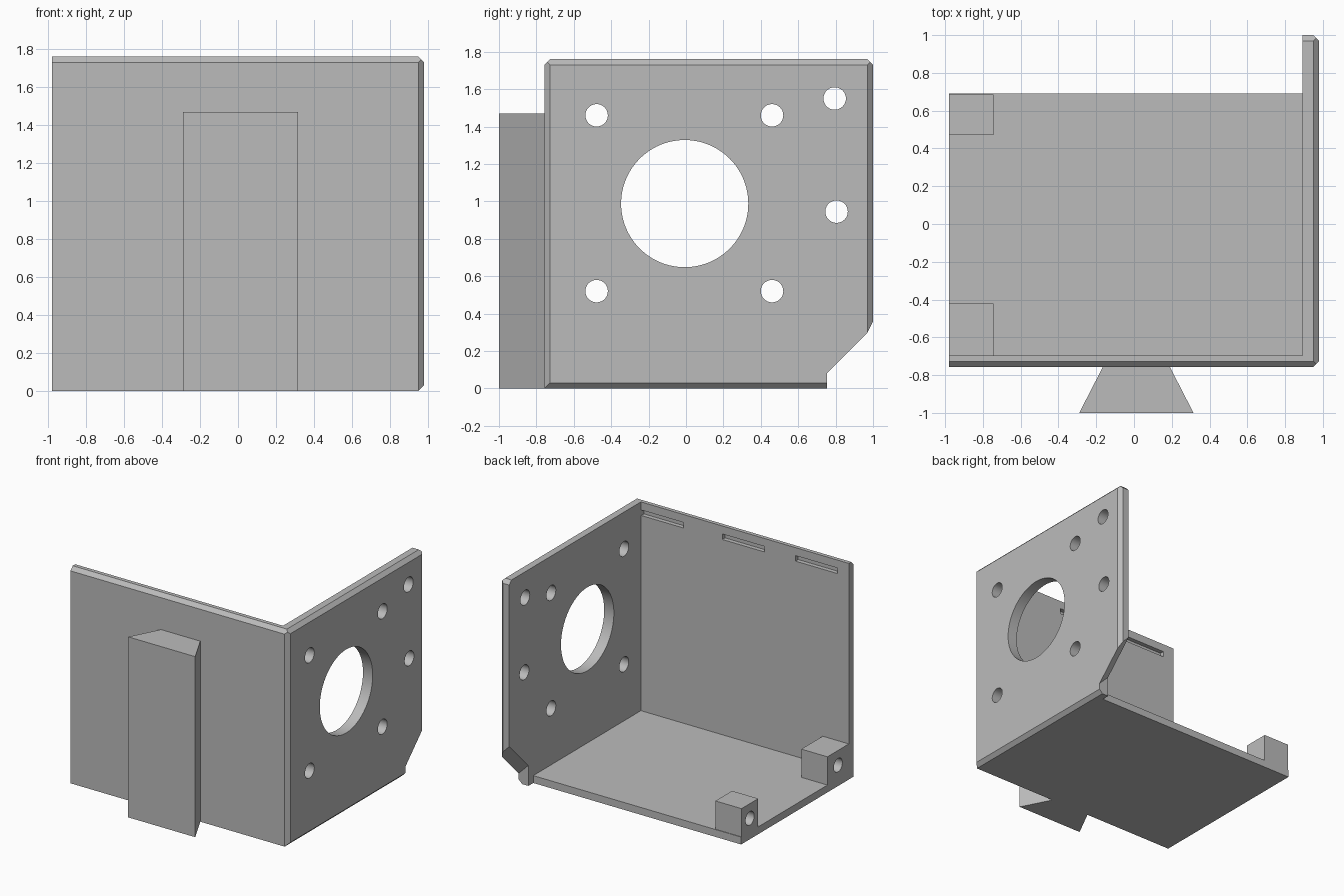
import bpy, bmesh
from math import radians, pi
from mathutils import Matrix, Vector

if "Cube" in bpy.data.objects:
    bpy.data.objects.remove(bpy.data.objects["Cube"])

grey = bpy.data.materials.new("plain grey")
grey.use_nodes = True
grey.diffuse_color = (0.5, 0.5, 0.5, 1)
grey.node_tree.nodes["Principled BSDF"].inputs["Base Color"].default_value = (0.5, 0.5, 0.5, 1)


def finish(name, bm):
    bmesh.ops.recalc_face_normals(bm, faces=bm.faces)
    mesh = bpy.data.meshes.new(name)
    bm.to_mesh(mesh)
    bm.free()
    mesh.materials.append(grey)
    obj = bpy.data.objects.new(name, mesh)
    bpy.context.collection.objects.link(obj)
    return obj


def loft(name, lower, upper):
    """Solid between two matching loops of points."""
    bm = bmesh.new()
    a = [bm.verts.new(p) for p in lower]
    b = [bm.verts.new(p) for p in upper]
    bm.faces.new(a)
    bm.faces.new(b)
    for i in range(len(a)):
        j = (i + 1) % len(a)
        bm.faces.new((a[i], a[j], b[j], b[i]))
    return finish(name, bm)


def box(name, x, y, z):
    outline = [(x[0], y[0]), (x[1], y[0]), (x[1], y[1]), (x[0], y[1])]
    return loft(name, [(*p, z[0]) for p in outline], [(*p, z[1]) for p in outline])


def rod(name, centre, radius, depth, sides=48):
    """Cylinder lying along x."""
    bm = bmesh.new()
    bmesh.ops.create_cone(
        bm, cap_ends=True, segments=sides, radius1=radius, radius2=radius, depth=depth,
        matrix=Matrix.Translation(centre) @ Matrix.Rotation(pi / 2, 4, "Y"))
    return finish(name, bm)


def activate(obj):
    bpy.ops.object.select_all(action="DESELECT")
    obj.select_set(True)
    bpy.context.view_layer.objects.active = obj


def carve(obj, cutter):
    mod = obj.modifiers.new("cut", "BOOLEAN")
    mod.operation = "DIFFERENCE"
    mod.solver = "EXACT"
    mod.object = cutter
    activate(obj)
    bpy.ops.object.modifier_apply(modifier=mod.name)
    bpy.data.objects.remove(cutter)


# Overall extents of the bracket
LEFT, FRONT, BACK, TOP = 0.98, -0.757, 1.0, 1.76
INNER_X, INNER_Y, FLOOR, CHAMFER = 0.893, -0.695, 0.06, 0.03
bracket = box("bracket", (-LEFT, LEFT), (FRONT, BACK), (0, TOP))

# Chamfered outer edges
bm = bmesh.new()
bm.from_mesh(bracket.data)
for corner, normal in [
    ((0, FRONT, TOP), (0, -1, 1)),
    ((0, BACK, TOP), (0, 1, 1)),
    ((LEFT, 0, TOP), (1, 0, 1)),
    ((LEFT, 0, 0), (1, 0, -1)),
    ((LEFT, FRONT, 0), (1, -1, 0)),
    ((LEFT, BACK, 0), (1, 1, 0)),
]:
    n = Vector(normal)
    cut = bmesh.ops.bisect_plane(
        bm, geom=bm.verts[:] + bm.edges[:] + bm.faces[:],
        plane_co=Vector(corner) - n * CHAMFER / 2, plane_no=n, clear_outer=True)
    rim = [e for e in cut["geom_cut"] if isinstance(e, bmesh.types.BMEdge)]
    bmesh.ops.contextual_create(bm, geom=rim)
bmesh.ops.recalc_face_normals(bm, faces=bm.faces)
bm.to_mesh(bracket.data)
bm.free()

# Open interior and the shorter floor
carve(bracket, box("cutter", (-2, INNER_X), (INNER_Y, 2), (FLOOR, 3)))
carve(bracket, box("cutter", (-2, INNER_X), (0.69, 2), (-1, 3)))


# Slanted lower back corner of the side plate
def corner_loop(x):
    z = 0.08 + LEFT - x
    return [(x, 0.753, -0.3), (x, 0.753, z), (x, 1.253, z + 0.5), (x, 1.253, -0.3)]


carve(bracket, loft("cutter", corner_loop(0.85), corner_loop(1.1)))

# Large bore and screw holes in the side plate
carve(bracket, rod("cutter", (0.95, -0.007, 0.988), 0.34, 0.5, 96))
for y, z in [(-0.478, 1.46), (0.46, 1.46), (-0.478, 0.52), (0.46, 0.52),
             (0.795, 1.55), (0.805, 0.945)]:
    carve(bracket, rod("cutter", (0.95, y, z), 0.06, 0.5))

# Shallow slots inside the front wall
for x in (0.70, -0.03, -0.69):
    carve(bracket, box("cutter", (x - 0.19, x + 0.19), (INNER_Y - 0.035, 0), (1.65, 1.695)))

# Corner blocks with blind screw holes
blocks = []
for name, y0, y1 in [("front_block", INNER_Y, -0.42), ("back_block", 0.47, 0.685)]:
    block = box(name, (-LEFT, -0.745), (y0, y1), (FLOOR, 0.29))
    carve(block, rod("cutter", (-LEFT, (y0 + y1) / 2, 0.17), 0.055, 0.36))
    blocks.append(block)

# Dovetail rail on the front
rail = [(-0.29, -1.0), (0.315, -1.0), (0.19, FRONT), (-0.165, FRONT)]
loft("dovetail_rail", [(*p, 0) for p in rail], [(*p, 1.47) for p in rail])

# Smooth bores, sharp edges elsewhere
for obj in [bracket, *blocks]:
    activate(obj)
    bpy.ops.object.shade_smooth_by_angle(angle=radians(25))
